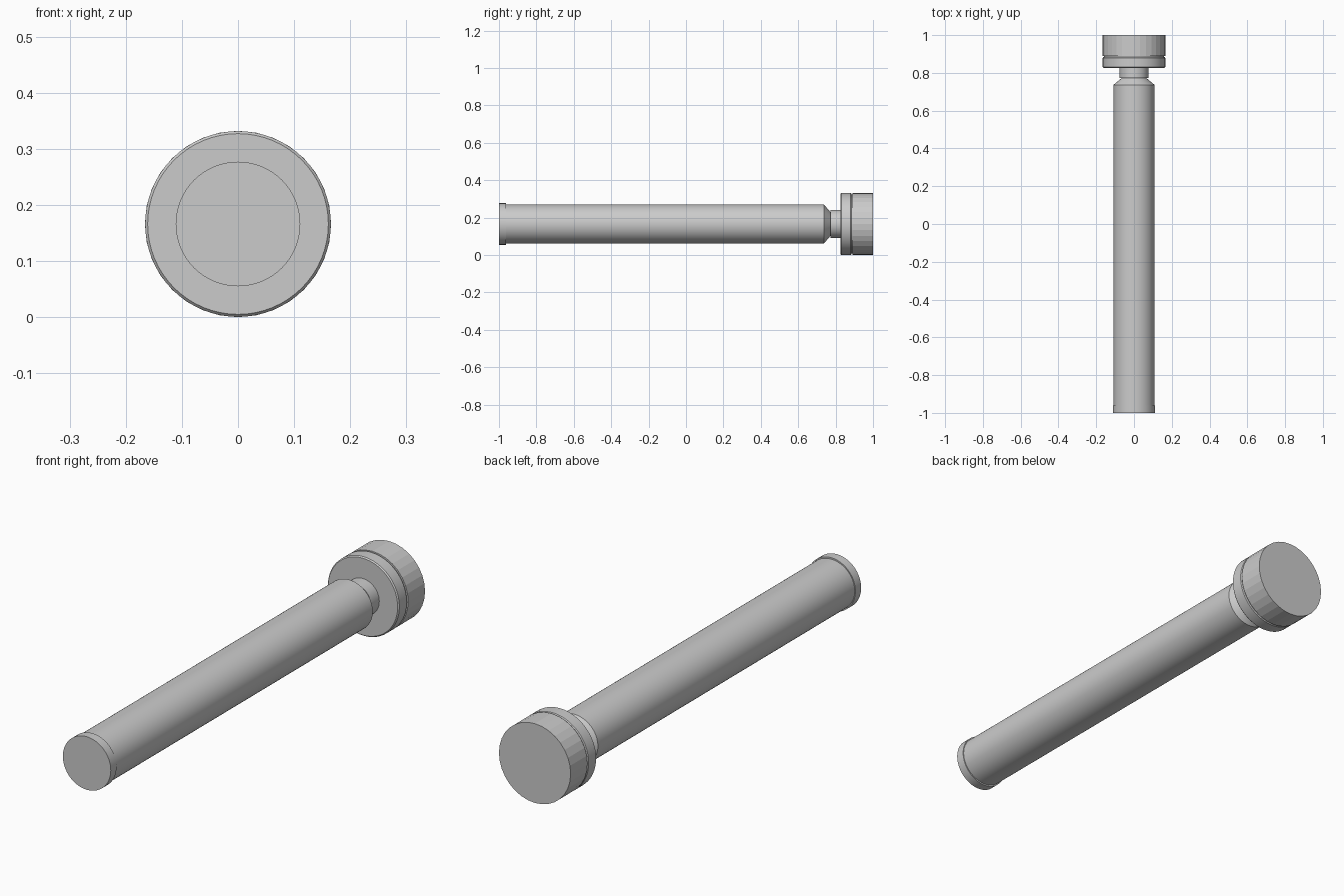
import bpy, bmesh, math

if "Cube" in bpy.data.objects:
    bpy.data.objects.remove(bpy.data.objects["Cube"])

AXIS_Z = 0.166


def lathe(name, profile, sides, smooth=True, squash=1.0):
    """Closed solid of revolution around the y axis; profile = (y, radius)."""
    bm = bmesh.new()
    rings = []
    for y, r in profile:
        rings.append([bm.verts.new((r * math.sin(2 * math.pi * i / sides), y,
                                    squash * r * math.cos(2 * math.pi * i / sides)))
                      for i in range(sides)])
    for a, b in zip(rings, rings[1:]):
        for i in range(sides):
            j = (i + 1) % sides
            bm.faces.new((a[i], a[j], b[j], b[i]))
    bm.faces.new(rings[0])
    bm.faces.new(rings[-1])
    bmesh.ops.recalc_face_normals(bm, faces=bm.faces)
    mesh = bpy.data.meshes.new(name)
    bm.to_mesh(mesh)
    bm.free()
    obj = bpy.data.objects.new(name, mesh)
    obj.location.z = AXIS_Z
    bpy.context.collection.objects.link(obj)
    if smooth:
        bpy.ops.object.select_all(action='DESELECT')
        obj.select_set(True)
        bpy.context.view_layer.objects.active = obj
        bpy.ops.object.shade_smooth_by_angle(angle=math.radians(30))
    return obj


# Long shaft, very slightly flattened, with a tapered shoulder
lathe("shaft", [(-0.962, 0.108), (0.737, 0.108), (0.777, 0.06)], 64, squash=0.97)
# Lip at the free end
lathe("end_cap", [(-1.0, 0.111), (-0.962, 0.111)], 64)
# Thin neck between shaft and head
lathe("neck", [(0.773, 0.076), (0.83, 0.076)], 48)
# Collar with softened front rim
lathe("collar", [(0.826, 0.161), (0.831, 0.1655), (0.88, 0.1655), (0.884, 0.162)], 64)
# Recessed groove between collar and head
lathe("groove", [(0.884, 0.159), (0.89, 0.159)], 48)
# Faceted head
lathe("head", [(0.889, 0.166), (1.0, 0.166)], 32, smooth=False)
